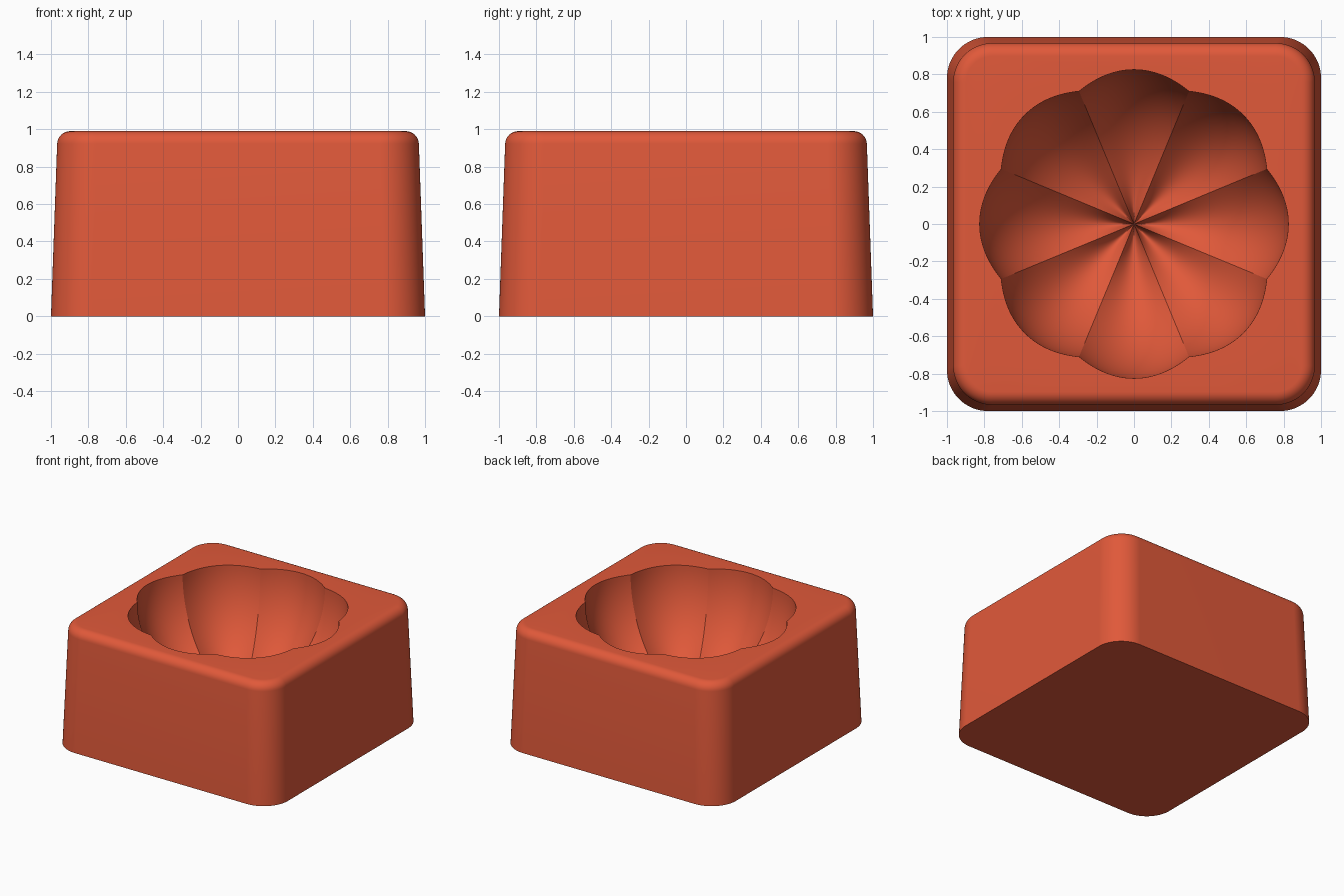
import bpy
import bmesh
from math import sin, cos, pi, radians

cube = bpy.data.objects.get("Cube")
if cube:
    bpy.data.objects.remove(cube, do_unlink=True)

COUNT = 256          # points round every ring
TOP = 0.99           # height of the block
FILLET = 0.07        # rounding of the top edge
LOBES = 8


def rounded_square(half, radius, z):
    """Ring of points: four corner arcs joined by straight sides."""
    per = COUNT // 4
    ring = []
    for q, (sx, sy) in enumerate([(1, 1), (-1, 1), (-1, -1), (1, -1)]):
        for i in range(per):
            a = (q + i / (per - 1)) * pi / 2
            ring.append((sx * (half - radius) + radius * cos(a),
                         sy * (half - radius) + radius * sin(a), z))
    return ring


def lobed_ring(dip):
    """Ring of the scalloped bowl at an angle below its rim."""
    ring = []
    for i in range(COUNT):
        a = 2 * pi * i / COUNT
        r = 0.768 + 0.057 * abs(cos(a * LOBES / 2))
        ring.append((r * cos(dip) * cos(a), r * cos(dip) * sin(a),
                     TOP - r * sin(dip)))
    return ring


# Tapered sides, then the rounded top edge, then the bowl down to its centre
rings = [rounded_square(1.0, 0.22, 0)]
for step in range(9):
    t = radians(2) + step / 8 * radians(88)
    inset = FILLET * (1 - cos(t))
    rings.append(rounded_square(0.967 - inset, 0.21 - inset,
                                TOP - FILLET * (1 - sin(t))))
for step in range(40):
    rings.append(lobed_ring(step / 40 * pi / 2))

bm = bmesh.new()
loops = [[bm.verts.new(p) for p in ring] for ring in rings]
bm.faces.new(loops[0][::-1])
for low, high in zip(loops, loops[1:]):
    for i in range(COUNT):
        j = (i + 1) % COUNT
        bm.faces.new((low[i], low[j], high[j], high[i]))
centre = bm.verts.new((0, 0, TOP - 0.805))
for i in range(COUNT):
    bm.faces.new((loops[-1][i], loops[-1][(i + 1) % COUNT], centre))

mesh = bpy.data.meshes.new("scalloped_block")
bm.to_mesh(mesh)
bm.free()
block = bpy.data.objects.new("scalloped_block", mesh)
bpy.context.collection.objects.link(block)

# Single terracotta red colour
red = bpy.data.materials.new("terracotta_red")
red.use_nodes = True
colour = (0.75, 0.10, 0.042, 1)
red.diffuse_color = colour
red.node_tree.nodes["Principled BSDF"].inputs["Base Color"].default_value = colour
mesh.materials.append(red)

# Smooth surfaces with crisp rim and ridges
bpy.ops.object.select_all(action="DESELECT")
block.select_set(True)
bpy.context.view_layer.objects.active = block
bpy.ops.object.shade_smooth_by_angle(angle=radians(25))
